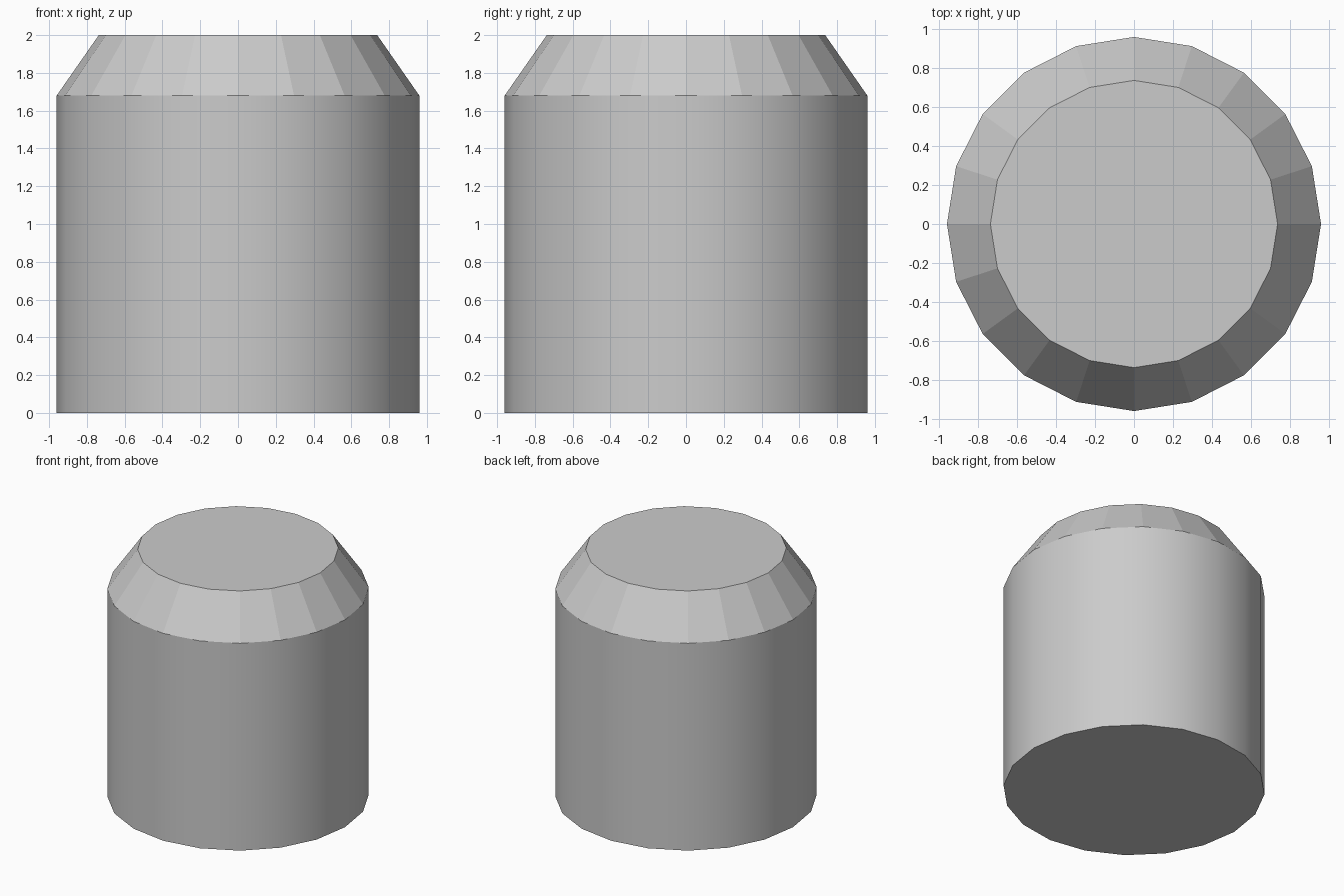
import bpy, bmesh
from math import cos, sin, tau

if "Cube" in bpy.data.objects:
    bpy.data.objects.remove(bpy.data.objects["Cube"])

SIDES = 20
PROFILE = [(0.96, 0.0), (0.96, 1.68), (0.737, 2.0)]  # radius, height

bm = bmesh.new()
rings = [[bm.verts.new((r * cos(tau * i / SIDES), r * sin(tau * i / SIDES), z))
          for i in range(SIDES)] for r, z in PROFILE]

# Smooth cylindrical wall, then faceted bevel
for level, (low, high) in enumerate(zip(rings, rings[1:])):
    for i in range(SIDES):
        j = (i + 1) % SIDES
        face = bm.faces.new((low[i], low[j], high[j], high[i]))
        face.smooth = level == 0

# Flat bottom and top caps
bm.faces.new(rings[0][::-1])
bm.faces.new(rings[-1])

mesh = bpy.data.meshes.new("bevelled_cylinder")
bm.to_mesh(mesh)
bm.free()
body = bpy.data.objects.new("bevelled_cylinder", mesh)
bpy.context.collection.objects.link(body)
